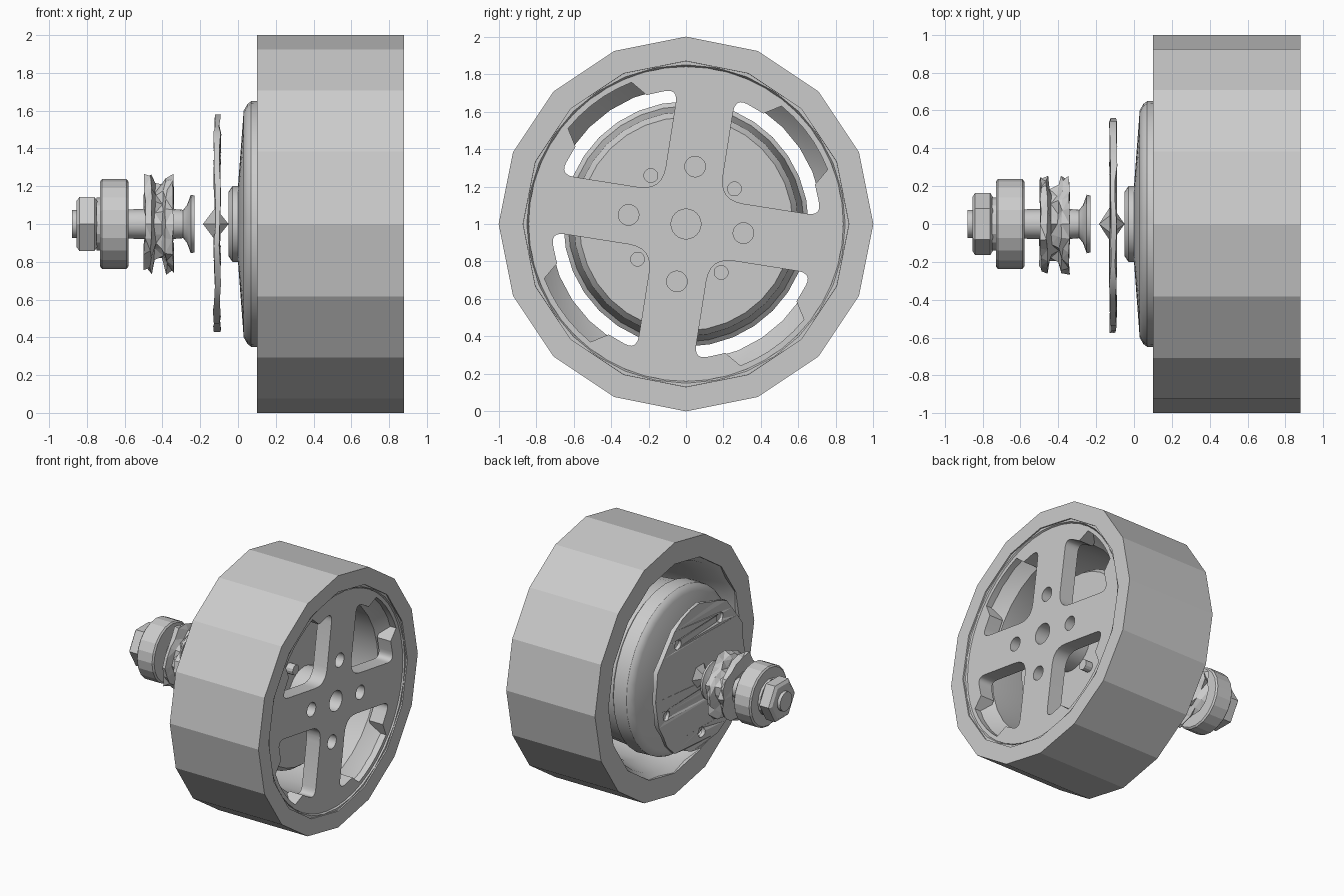
import bpy, bmesh, random
from math import cos, sin, radians, tau
from mathutils import Matrix

if "Cube" in bpy.data.objects:
    bpy.data.objects.remove(bpy.data.objects["Cube"])

random.seed(4)
# wheel axis runs along x at this height
AXIS_Z = 1.0


def add_object(name, mesh, smooth=False):
    ob = bpy.data.objects.new(name, mesh)
    bpy.context.collection.objects.link(ob)
    if smooth:
        bpy.ops.object.select_all(action='DESELECT')
        ob.select_set(True)
        bpy.context.view_layer.objects.active = ob
        bpy.ops.object.shade_smooth_by_angle(angle=radians(30))
    return ob


def lathe(name, profile, n, smooth=False, y=0.0, z=0.0, turn=0.0, jag=0.0, closed=False):
    """Revolve (x, radius) points round the wheel axis."""
    bm = bmesh.new()
    rings = []
    for x, r in profile:
        ring = []
        for i in range(n):
            a = turn + tau * i / n
            rr = r - random.random() * jag if r > 0.2 else r
            xx = x + random.uniform(-0.12, 0.12) * jag
            ring.append(bm.verts.new((xx, y + rr * cos(a), AXIS_Z + z + rr * sin(a))))
        rings.append(ring)
    pairs = list(zip(rings, rings[1:]))
    if closed:
        pairs.append((rings[-1], rings[0]))
    for a, b in pairs:
        for i in range(n):
            j = (i + 1) % n
            bm.faces.new((a[i], a[j], b[j], b[i]))
    bmesh.ops.remove_doubles(bm, verts=bm.verts, dist=1e-5)
    bmesh.ops.recalc_face_normals(bm, faces=bm.faces)
    if jag:
        bmesh.ops.triangulate(bm, faces=bm.faces)
    mesh = bpy.data.meshes.new(name)
    bm.to_mesh(mesh)
    bm.free()
    return add_object(name, mesh, smooth)


def rod(name, x0, x1, r, n, **kw):
    return lathe(name, [(x0, 0), (x0, r), (x1, r), (x1, 0)], n, **kw)


def circle(r, n, y=0.0, z=0.0):
    return [(y + r * cos(tau * i / n), z + r * sin(tau * i / n)) for i in range(n)]


def polar(r, deg):
    return r * cos(radians(deg)), r * sin(radians(deg))


def rounded(corners, steps=6):
    """Round each (y, z, d) corner, starting the curve d away from it."""
    out = []
    for i, (px, py, d) in enumerate(corners):
        if d == 0:
            out.append((px, py))
            continue
        ends = []
        for qx, qy, _ in (corners[i - 1], corners[(i + 1) % len(corners)]):
            length = ((qx - px) ** 2 + (qy - py) ** 2) ** 0.5
            ends.append((px + (qx - px) * d / length, py + (qy - py) * d / length))
        (ax, ay), (bx, by) = ends
        for k in range(steps + 1):
            t = k / steps
            u, v, w = (1 - t) ** 2, 2 * t * (1 - t), t * t
            out.append((u * ax + v * px + w * bx, u * ay + v * py + w * by))
    return out


def turned(loop, deg):
    c, s = cos(radians(deg)), sin(radians(deg))
    return [(c * y - s * z, s * y + c * z) for y, z in loop]


def plate(name, loops, x0, x1, smooth=False, jag=0.0):
    """Flat plate facing x, outer loop first and then its holes."""
    curve = bpy.data.curves.new(name, 'CURVE')
    curve.dimensions = '2D'
    curve.fill_mode = 'BOTH'
    curve.extrude = (x1 - x0) / 2
    for loop in loops:
        sp = curve.splines.new('POLY')
        sp.points.add(len(loop) - 1)
        for p, (y, z) in zip(sp.points, loop):
            p.co = (y, z, 0, 1)
        sp.use_cyclic_u = True
    tmp = bpy.data.objects.new(name + "_outline", curve)
    bpy.context.collection.objects.link(tmp)
    bpy.context.view_layer.update()
    mesh = bpy.data.meshes.new_from_object(tmp.evaluated_get(bpy.context.evaluated_depsgraph_get()))
    bpy.data.objects.remove(tmp)
    bm = bmesh.new()
    bm.from_mesh(mesh)
    bmesh.ops.remove_doubles(bm, verts=bm.verts, dist=1e-5)
    # local x, y, z become world y, z, x
    bm.transform(Matrix(((0, 0, 1, (x0 + x1) / 2), (1, 0, 0, 0), (0, 1, 0, AXIS_Z), (0, 0, 0, 1))))
    for v in bm.verts:
        v.co.x += random.uniform(-jag, jag)
    bmesh.ops.recalc_face_normals(bm, faces=bm.faces)
    bm.to_mesh(mesh)
    bm.free()
    mesh.name = name
    return add_object(name, mesh, smooth)


# tyre: coarse flat-sided ring
lathe("tyre", [(0.10, 1.0), (0.88, 1.0), (0.88, 0.87), (0.10, 0.83)], 16, closed=True)

# rim barrel with a sloped front lip
lathe("rim", [(0.87, 0.87), (0.87, 0.85), (0.83, 0.83), (0.72, 0.73), (0.34, 0.74),
              (0.16, 0.79), (0.11, 0.83), (0.16, 0.83), (0.36, 0.77), (0.70, 0.76),
              (0.81, 0.86)], 32, smooth=True, closed=True)

# wheel face: four rounded windows, five bolt and bore holes
window = rounded([(0.155, 0.155, 0.13), (0.71, 0.155, 0.08), (*polar(0.72, 26), 0)]
                 + [(*polar(0.81, a), 0) for a in range(30, 61, 6)]
                 + [(*polar(0.72, 64), 0), (0.155, 0.71, 0.08)])
holes = [circle(0.08, 24)]
for k in range(4):
    holes.append(turned(window, 90 * k - 9))
    holes.append(circle(0.055, 20, *polar(0.31, 90 * k - 9)))
plate("wheel_face", [circle(0.84, 48)] + holes, 0.74, 0.86, smooth=True)

# brake drum with stepped back and raised hub
lathe("drum", [(-0.05, 0), (-0.05, 0.17), (-0.03, 0.20), (0.0, 0.20), (0.03, 0.60),
               (0.05, 0.635), (0.07, 0.65), (0.18, 0.655), (0.20, 0.63), (0.54, 0.60),
               (0.58, 0.57), (0.58, 0)], 32, smooth=True)
lathe("drum_hub", [(0.57, 0.20), (0.75, 0.20), (0.75, 0.10), (0.57, 0.10)], 24,
      smooth=True, closed=True)
for k in range(4):
    y, z = polar(0.32, 36 + 90 * k)
    rod(f"drum_stud_{k + 1}", 0.57, 0.64, 0.04, 12, y=y, z=z)

# thin ragged backing plate with holes and a central cone
edge = [polar(0.59 - random.random() * 0.04, 360 * i / 32) for i in range(32)]
plate_holes = [circle(0.04, 10, *polar(0.45, 52 + 72 * k)) for k in range(5)]
plate("backing_plate", [edge] + plate_holes, -0.125, -0.095, jag=0.007)
lathe("plate_cone", [(-0.185, 0), (-0.12, 0.10), (-0.05, 0.0)], 6)

# axle bolt with a flared head
lathe("axle_bolt", [(-0.88, 0), (-0.88, 0.075), (-0.35, 0.08), (-0.29, 0.075), (-0.27, 0.10),
                    (-0.25, 0.155), (-0.23, 0.15), (-0.23, 0)], 16, smooth=True)

# grooved ragged spacer ring
lathe("grooved_ring", [(-0.495, 0.13), (-0.495, 0.28), (-0.46, 0.27), (-0.44, 0.22), (-0.40, 0.22),
                       (-0.38, 0.27), (-0.345, 0.28), (-0.345, 0.13)], 20, jag=0.06, closed=True)
lathe("ring_core", [(-0.46, 0.08), (-0.46, 0.14), (-0.38, 0.14), (-0.38, 0.08)], 12, closed=True)

# bearing
lathe("bearing", [(-0.73, 0.08), (-0.73, 0.225), (-0.72, 0.237), (-0.59, 0.237), (-0.58, 0.225),
                  (-0.58, 0.08)], 20, closed=True)

# washer and hex nut
rod("washer", -0.75, -0.73, 0.14, 16)
lathe("hex_nut", [(-0.855, 0), (-0.855, 0.14), (-0.84, 0.165), (-0.76, 0.165), (-0.745, 0.14),
                  (-0.745, 0)], 6)
